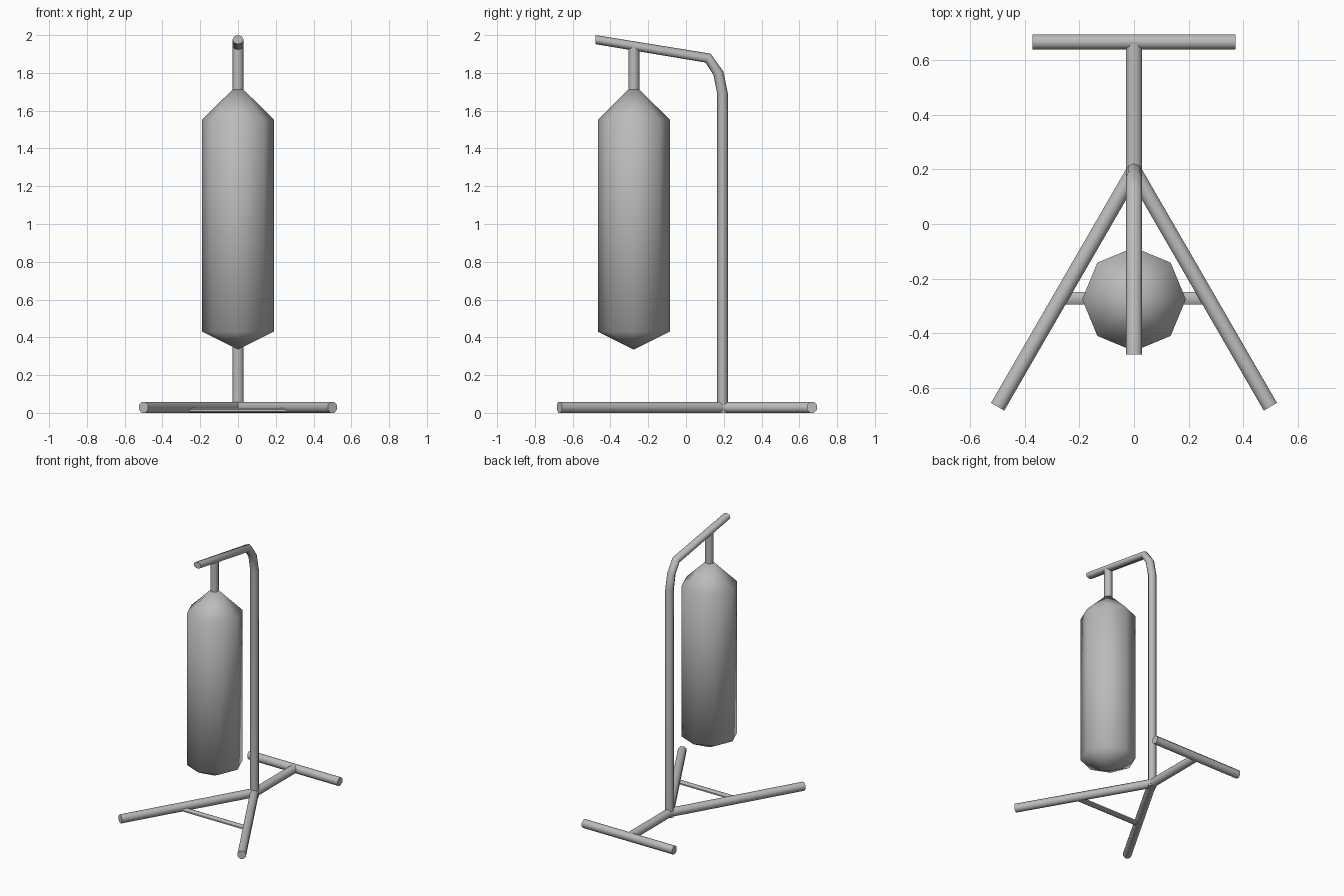
import bpy, bmesh, math
from mathutils import Vector

if "Cube" in bpy.data.objects:
    bpy.data.objects.remove(bpy.data.objects["Cube"])

SIDES = 8
grey = bpy.data.materials.new("steel grey")
grey.diffuse_color = (0.5, 0.5, 0.5, 1)
grey.use_nodes = True
grey.node_tree.nodes["Principled BSDF"].inputs["Base Color"].default_value = grey.diffuse_color


def loft(name, rings, smooth_angle):
    """Skin a list of rings; a ring of one point closes to a tip."""
    bm = bmesh.new()
    loops = [[bm.verts.new(p) for p in ring] for ring in rings]
    for a, b in zip(loops, loops[1:]):
        for i in range(SIDES):
            j = (i + 1) % SIDES
            quad = [a[i % len(a)], a[j % len(a)], b[j % len(b)], b[i % len(b)]]
            bm.faces.new(list(dict.fromkeys(quad)))
    for end in (loops[0], loops[-1]):
        if len(end) > 2:
            bm.faces.new(end)
    bmesh.ops.recalc_face_normals(bm, faces=bm.faces)
    mesh = bpy.data.meshes.new(name)
    bm.to_mesh(mesh)
    bm.free()
    mesh.materials.append(grey)
    obj = bpy.data.objects.new(name, mesh)
    bpy.context.collection.objects.link(obj)
    bpy.ops.object.select_all(action='DESELECT')
    obj.select_set(True)
    bpy.context.view_layer.objects.active = obj
    bpy.ops.object.shade_smooth_by_angle(angle=math.radians(smooth_angle))
    return obj


def ring(centre, u, v, turn=0.0):
    """Eight-sided ring spanned by half-axes u and v."""
    pts = []
    for i in range(SIDES):
        t = math.tau * (i + turn) / SIDES
        pts.append(Vector(centre) + Vector(u) * math.cos(t) + Vector(v) * math.sin(t))
    return pts


def bar(name, start, end, half_width, half_height):
    """Straight floor tube with a flat underside."""
    a, b = Vector(start), Vector(end)
    k = 1 / math.cos(math.pi / SIDES)
    side = (b - a).normalized().cross(Vector((0, 0, 1))) * half_width * k
    up = Vector((0, 0, half_height * k))
    return loft(name, [ring(p, side, up, 0.5) for p in (a, b)], 60)


# Floor frame: two splayed legs, rear spine, rear foot and brace
for label, s in (("left", -1), ("right", 1)):
    bar(label + "_leg", (0, 0.195, 0.029), (s * 0.5, -0.67, 0.029), 0.028, 0.029)
bar("rear_spine", (0, 0.19, 0.029), (0, 0.66, 0.029), 0.03, 0.029)
bar("rear_foot", (-0.372, 0.667, 0.029), (0.372, 0.667, 0.029), 0.027, 0.029)
bar("front_brace", (-0.26, -0.272, 0.0135), (0.26, -0.272, 0.0135), 0.023, 0.0125)

# Upright bending into the overhead arm: outer and inner edge in (y, z)
outer = [(0.222, 0), (0.222, 1.69), (0.198, 1.807), (0.13, 1.902), (-0.478, 2.0)]
inner = [(0.165, 0), (0.165, 1.69), (0.145, 1.79), (0.103, 1.855), (-0.478, 1.952)]
rings = []
for o, i in zip(outer, inner):
    o, i = Vector((0, *o)), Vector((0, *i))
    rings.append(ring((o + i) / 2, (o - i) / 2, (0.03, 0, 0)))
loft("upright_and_arm", rings, 60)

# Hanger between arm and bag
BAG_Y = -0.276
loft("hanger", [ring((0, BAG_Y, z), (0.029, 0, 0), (0, 0.029, 0))
                for z in (1.68, 1.935)], 60)

# Heavy bag with pointed ends
R = 0.19
body = [ring((0, BAG_Y, z), (R, 0, 0), (0, R, 0)) for z in (0.43, 1.553)]
loft("bag", [[Vector((0, BAG_Y, 0.335))], *body, [Vector((0, BAG_Y, 1.74))]], 80)
